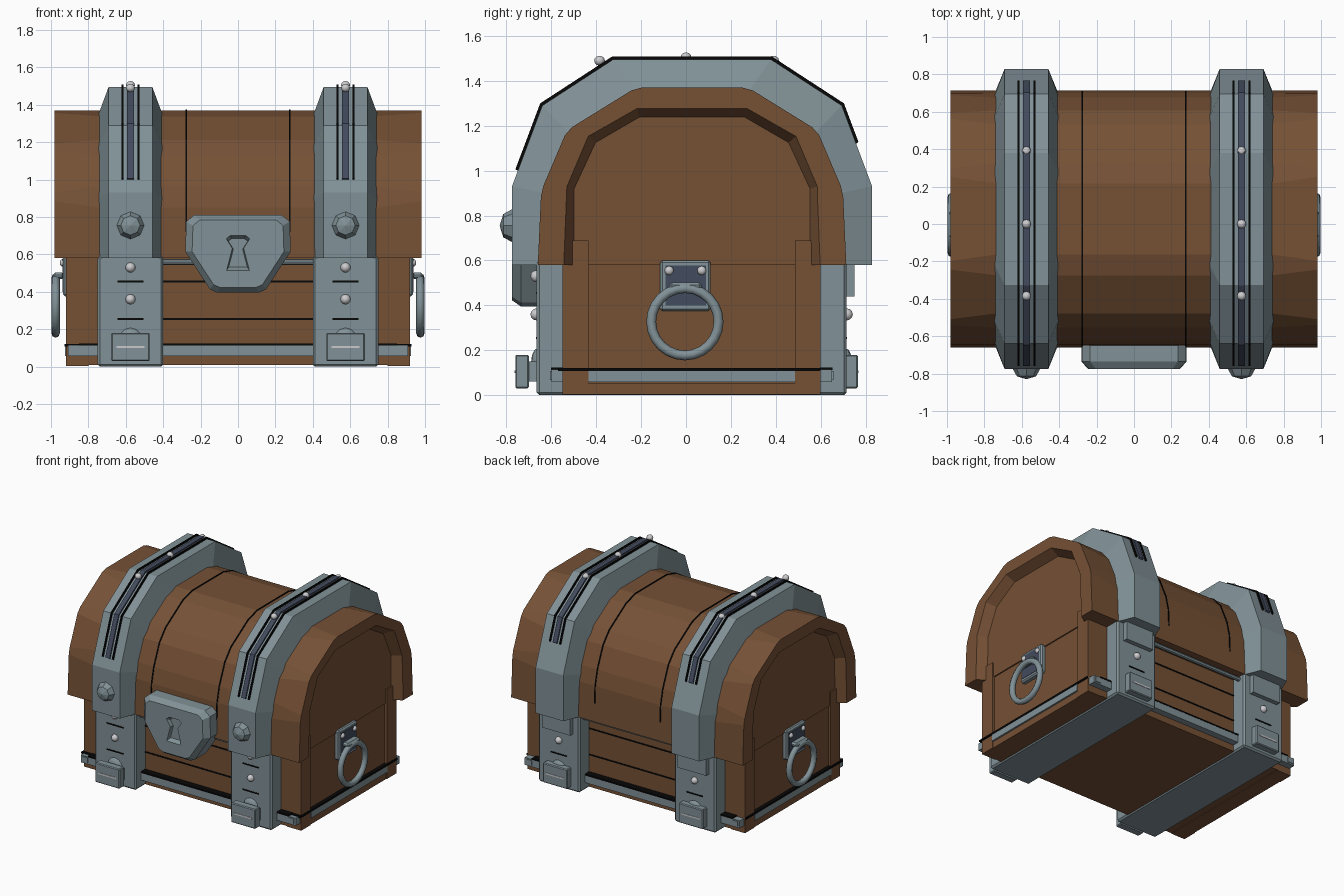
import bpy, bmesh, math
from mathutils import Matrix

cube = bpy.data.objects.get("Cube")
if cube:
    bpy.data.objects.remove(cube, do_unlink=True)

YC = 0.027  # depth centre of the chest
BAND_X = 0.575


def material(name, rgb):
    m = bpy.data.materials.new(name)
    m.use_nodes = True
    m.diffuse_color = (*rgb, 1)
    bsdf = m.node_tree.nodes["Principled BSDF"]
    bsdf.inputs["Base Color"].default_value = (*rgb, 1)
    bsdf.inputs["Roughness"].default_value = 0.7
    return m


WOOD = material("brown wood", (0.18, 0.082, 0.036))
STEEL = material("grey steel", (0.22, 0.285, 0.31))
SLATE = material("dark slate", (0.055, 0.07, 0.11))
PALE = material("pale metal", (0.6, 0.6, 0.62))
BLACK = material("black groove", (0.002, 0.002, 0.002))


def finish(name, bm, mat, smooth=False):
    bmesh.ops.recalc_face_normals(bm, faces=bm.faces[:])
    me = bpy.data.meshes.new(name)
    for f in bm.faces:
        f.smooth = smooth
    bm.to_mesh(me)
    bm.free()
    me.materials.append(mat)
    ob = bpy.data.objects.new(name, me)
    bpy.context.collection.objects.link(ob)
    return ob


def loft(name, rings, mat):
    """Skin matching closed rings of points and cap both ends."""
    bm = bmesh.new()
    rows = [[bm.verts.new(p) for p in r] for r in rings]
    for a, b in zip(rows, rows[1:]):
        for i in range(len(a)):
            j = (i + 1) % len(a)
            bm.faces.new((a[i], a[j], b[j], b[i]))
    bm.faces.new(rows[0])
    bm.faces.new(rows[-1])
    return finish(name, bm, mat)


def box(name, x, y, z, mat, bevel=0):
    bm = bmesh.new()
    size = [b - a for a, b in (x, y, z)]
    mid = [(a + b) / 2 for a, b in (x, y, z)]
    bmesh.ops.create_cube(bm, size=1, matrix=Matrix.Translation(mid) @ Matrix.Diagonal((*size, 1)))
    if bevel:
        bmesh.ops.bevel(bm, geom=bm.edges[:], offset=bevel, segments=1, affect='EDGES')
    return finish(name, bm, mat)


def side_x(s, a, b):
    return tuple(sorted((s * a, s * b)))


def stud(name, pos, r, depth, axis, mat, seg=12, smooth=True):
    """Flattened dome whose pole points along the given axis."""
    rot = {'X': Matrix.Rotation(math.pi / 2, 4, 'Y'), 'Y': Matrix.Rotation(math.pi / 2, 4, 'X'), 'Z': Matrix()}[axis]
    bm = bmesh.new()
    bmesh.ops.create_uvsphere(bm, u_segments=seg, v_segments=seg // 2, radius=1,
                              matrix=Matrix.Translation(pos) @ rot @ Matrix.Diagonal((r, r, depth, 1)))
    return finish(name, bm, mat, smooth)


def arch(half):
    return half + [(-y, z) for y, z in reversed(half)]


def chamfer(path, d):
    out = [path[0]]
    for a, p, b in zip(path, path[1:], path[2:]):
        for q in (a, b):
            t = d / math.dist(p, q)
            out.append((p[0] + (q[0] - p[0]) * t, p[1] + (q[1] - p[1]) * t))
    return out + [path[-1]]


def at_x(x, path):
    return [(x, y + YC, z) for y, z in path]


def grow(path, k, base=0.58):
    return [(y * k, base + (z - base) * k) for y, z in path]


def ribbon(name, x, w, path, mat, rise):
    """Thin strip that follows an arched path."""
    rings = []
    for a, b in zip(grow(path, 0.985), grow(path, 1 + rise)):
        rings.append(at_x(x - w / 2, [a, b]) + at_x(x + w / 2, [b, a]))
    return loft(name, rings, mat)


def cut(ob, cutter):
    mod = ob.modifiers.new("cut", 'BOOLEAN')
    mod.object = cutter
    mod.solver = 'EXACT'
    bpy.context.view_layer.objects.active = ob
    bpy.ops.object.modifier_apply(modifier=mod.name)
    bpy.data.objects.remove(cutter, do_unlink=True)


# Lid: arched wood with chamfered ridges and hollowed ends
lid_path = arch([(-0.687, 0.58), (-0.672, 0.91), (-0.557, 1.18), (-0.25, 1.37)])
band_path = arch([(-0.802, 0.58), (-0.802, 0.93), (-0.667, 1.29), (-0.352, 1.495)])
lid = loft("lid", [at_x(x, chamfer(lid_path, d)) for x, d in
                   ((-0.98, 0.025), (-0.74, 0.06), (0.74, 0.06), (0.98, 0.025))], WOOD)
rim = arch([(-0.577, 0.5), (-0.56, 0.93), (-0.465, 1.155), (-0.245, 1.28)])
panel = arch([(-0.527, 0.5), (-0.525, 0.92), (-0.43, 1.125), (-0.235, 1.238)])
for s in (-1, 1):
    cut(lid, loft("lid_cutter", [at_x(s * 0.985, rim), at_x(s * 0.91, panel)], WOOD))

# Body: core, corner posts, bottom rails
box("body", (-0.9, 0.9), (-0.55, 0.6), (0.008, 0.68), WOOD)
for s in (-1, 1):
    for y in ((-0.55, -0.435), (0.485, 0.6)):
        box("corner_post", side_x(s, 0.8, 0.92), y, (0.004, 0.69), WOOD)
    box("end_rail", side_x(s, 0.8, 0.915), (-0.435, 0.485), (0.004, 0.055), WOOD)
    box("end_top_rail", side_x(s, 0.8, 0.91), (-0.51, 0.565), (0.6, 0.69), WOOD)
    box("end_bar", side_x(s, 0.8, 0.925), (-0.435, 0.485), (0.058, 0.108), STEEL)
    box("end_bar_groove", side_x(s, 0.8, 0.928), (-0.57, 0.6), (0.108, 0.122), BLACK)
box("lower_bar", (-0.91, 0.91), (-0.6, 0.65), (0.058, 0.115), STEEL)
box("lower_bar_groove", (-0.85, 0.85), (-0.602, 0.652), (0.113, 0.124), BLACK)
for s in (-1, 1):
    for y in ((-0.606, -0.59), (0.64, 0.656)):
        box("bar_end_clip", side_x(s, 0.85, 0.895), y, (0.068, 0.108), STEEL)

# Plank grooves on front and back
for z in (0.255, 0.455):
    box("plank_groove", (-0.4, 0.4), (-0.554, 0.604), (z - 0.005, z + 0.005), BLACK)

# Lid seams
seam = chamfer(lid_path, 0.06)
seam[0], seam[-1] = (-0.681, 0.72), (0.681, 0.72)
for s in (-1, 1):
    ribbon("lid_seam", s * 0.277, 0.009, seam, BLACK, 0.006)

# Rods under the lid edge
for y in (-0.61, 0.66):
    bm = bmesh.new()
    bmesh.ops.create_cone(bm, cap_ends=True, segments=8, radius1=0.016, radius2=0.016, depth=0.9,
                          matrix=Matrix.Translation((0, y, 0.56)) @ Matrix.Rotation(math.pi / 2, 4, 'Y'))
    finish("lid_rod", bm, STEEL)

# Steel bands with trim, studs, feet and hinges
trim = [(-0.776, 1.0)] + band_path[2:6] + [(0.731, 1.12)]
for s in (-1, 1):
    cx = s * BAND_X
    rings = []
    for a, b in zip(grow(lid_path, 0.96), band_path):
        rings.append(at_x(cx - 0.175, [a]) + at_x(cx - 0.117, [b]) + at_x(cx + 0.117, [b]) + at_x(cx + 0.175, [a]))
    loft("lid_band", rings, STEEL)
    ribbon("band_trim", cx, 0.036, trim, SLATE, 0.012)
    for dx in (-0.043, 0.043):
        ribbon("band_groove", cx + dx, 0.01, trim, BLACK, 0.014)
    for y in (-0.385, 0, 0.39):
        stud("band_stud", (cx, y, 1.505 if abs(y) < 0.3 else 1.49), 0.024, 0.022, 'Z', PALE)
    stud("band_knob", (cx, -0.775, 0.755), 0.073, 0.055, 'Y', STEEL, 8, False)

    box("body_band", (cx - 0.175, cx + 0.175), (-0.665, 0.715), (0, 0.6), STEEL, 0.012)
    for z in (0.255, 0.455):
        box("band_line", (cx - 0.07, cx + 0.07), (-0.668, 0.718), (z - 0.005, z + 0.005), BLACK)
    for z in (0.36, 0.53):
        stud("front_stud", (cx, -0.665, z), 0.027, 0.028, 'Y', PALE)
    stud("back_stud", (cx, 0.715, 0.36), 0.027, 0.028, 'Y', PALE)
    box("back_hinge", (cx - 0.12, cx + 0.12), (0.7, 0.75), (0.44, 0.6), STEEL)
    for wall, face in ((-0.66, -0.76), (0.71, 0.765)):
        out = -1 if face < 0 else 1
        stud("foot_dome", (cx, wall, 0.145), 0.065, 0.03, 'Y', STEEL)
        box("foot_neck", (cx - 0.08, cx + 0.08), tuple(sorted((wall, face - out * 0.02))), (0.06, 0.15), STEEL)
        box("foot_plate", (cx - 0.103, cx + 0.103), tuple(sorted((face, face - out * 0.06))), (0.03, 0.18), STEEL, 0.006)
        box("foot_slot", (cx - 0.075, cx + 0.075), tuple(sorted((face - out * 0.005, face + out * 0.003))), (0.099, 0.111), PALE)

# Lock plate with a sunken keyhole
right = [(0.11, 0.395), (0.15, 0.413), (0.282, 0.615), (0.277, 0.775), (0.235, 0.81)]
outline = right + [(-x, z) for x, z in reversed(right)]
key = [(0.066, 0.506), (0.033, 0.635), (0.068, 0.69), (0.045, 0.71)]
key += [(-x, z) for x, z in reversed(key)]


def plate_ring(pts, y, k=1):
    return [(x * k, y, 0.61 + (z - 0.61) * k) for x, z in pts]


lock = loft("lock_plate", [plate_ring(outline, -0.6), plate_ring(outline, -0.735), plate_ring(outline, -0.775, 0.87)], STEEL)
cut(lock, loft("key_cutter", [plate_ring(key, -0.79), plate_ring(key, -0.745, 0.75)], STEEL))

# Ring handles on the ends
for s in (-1, 1):
    box("handle_plate", side_x(s, 0.88, 0.935), (-0.115, 0.11), (0.375, 0.6), STEEL, 0.01)
    box("handle_inset", side_x(s, 0.93, 0.938), (-0.092, 0.088), (0.4, 0.578), SLATE)
    box("handle_bracket", side_x(s, 0.93, 0.99), (-0.075, 0.07), (0.468, 0.502), STEEL, 0.012)
    for y in (-0.075, 0.07):
        stud("handle_stud", (s * 0.938, y, 0.555), 0.02, 0.015, 'X', PALE)
    bpy.ops.mesh.primitive_torus_add(location=(s * 0.975, -0.005, 0.327), rotation=(0, math.pi / 2, 0),
                                     major_radius=0.15, minor_radius=0.022, major_segments=24, minor_segments=8)
    ring = bpy.context.object
    ring.name = "handle_ring"
    ring.data.materials.append(STEEL)
    bpy.ops.object.shade_smooth()
